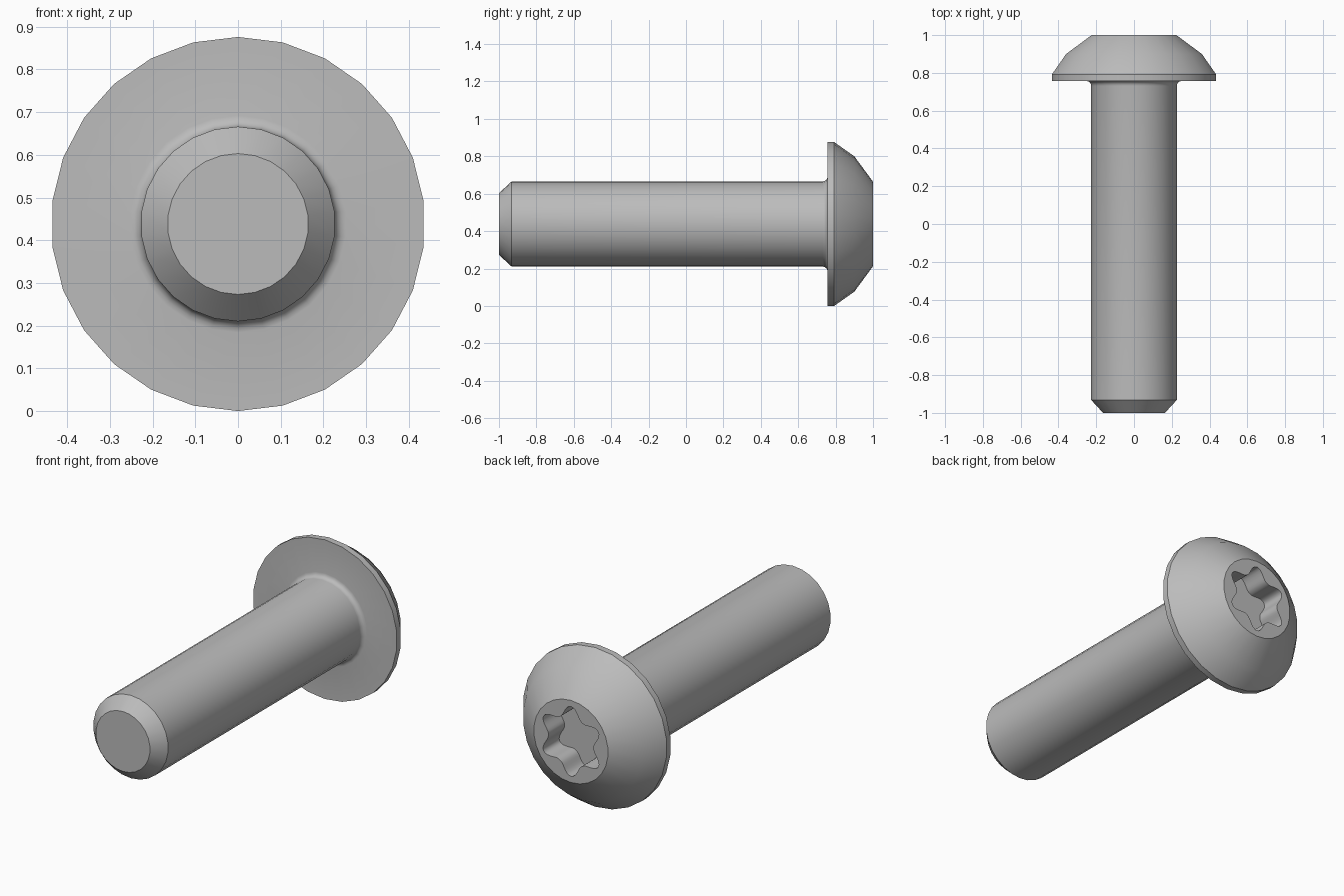
import bpy, bmesh
from math import sin, cos, pi, radians

cube = bpy.data.objects.get("Cube")
if cube:
    bpy.data.objects.remove(cube)

SIDES = 26
CENTRE_Z = 0.438
TOP = 1.0

steel = bpy.data.materials.new("grey_steel")
steel.use_nodes = True
colour = (0.5, 0.5, 0.5, 1)
steel.diffuse_color = colour
steel.node_tree.nodes["Principled BSDF"].inputs["Base Color"].default_value = colour

bm = bmesh.new()


def ring(radius_at, y, count):
    """Closed ring of vertices round the screw axis, starting at the top."""
    verts = []
    for i in range(count):
        a = 2 * pi * i / count
        r = radius_at(a)
        verts.append(bm.verts.new((r * sin(a), y, CENTRE_Z + r * cos(a))))
    return verts


def skin(a, b):
    n = len(a)
    for i in range(n):
        j = (i + 1) % n
        bm.faces.new((a[i], a[j], b[j], b[i]))


def loop_edges(verts):
    return [bm.edges.get((v, verts[i - 1])) for i, v in enumerate(verts)]


# Lathe profile (radius, y): chamfered tip, shank, neck fillet, domed head
FILLET = 0.026
fillet = [(0.228 + FILLET * (1 - cos(t)), 0.757 - FILLET * (1 - sin(t)))
          for t in (radians(k * 22.5) for k in range(5))]
profile = [(0.165, -1.0), (0.228, -0.932)] + fillet
profile += [(0.438, 0.757), (0.438, 0.792), (0.362, 0.9), (0.226, TOP)]

rings = [ring(lambda a, r=r: r, y, SIDES) for r, y in profile]
for lower, upper in zip(rings, rings[1:]):
    skin(lower, upper)
bm.faces.new(rings[0])


# Six-lobed drive socket sunk into the head
def lobe(a):
    return 0.137 + 0.055 * ((1 + cos(6 * a)) / 2) ** 1.3


mouth = ring(lobe, TOP, 96)
floor = ring(lobe, TOP - 0.14, 96)
skin(mouth, floor)
bm.faces.new(floor)
bmesh.ops.triangle_fill(bm, edges=loop_edges(rings[-1]) + loop_edges(mouth),
                        use_beauty=True)
bmesh.ops.recalc_face_normals(bm, faces=bm.faces[:])

mesh = bpy.data.meshes.new("button_head_screw")
bm.to_mesh(mesh)
bm.free()
mesh.materials.append(steel)
screw = bpy.data.objects.new("button_head_screw", mesh)
bpy.context.collection.objects.link(screw)

# Smooth round surfaces, crisp rims
bpy.ops.object.select_all(action='DESELECT')
screw.select_set(True)
bpy.context.view_layer.objects.active = screw
bpy.ops.object.shade_smooth_by_angle(angle=radians(30))
